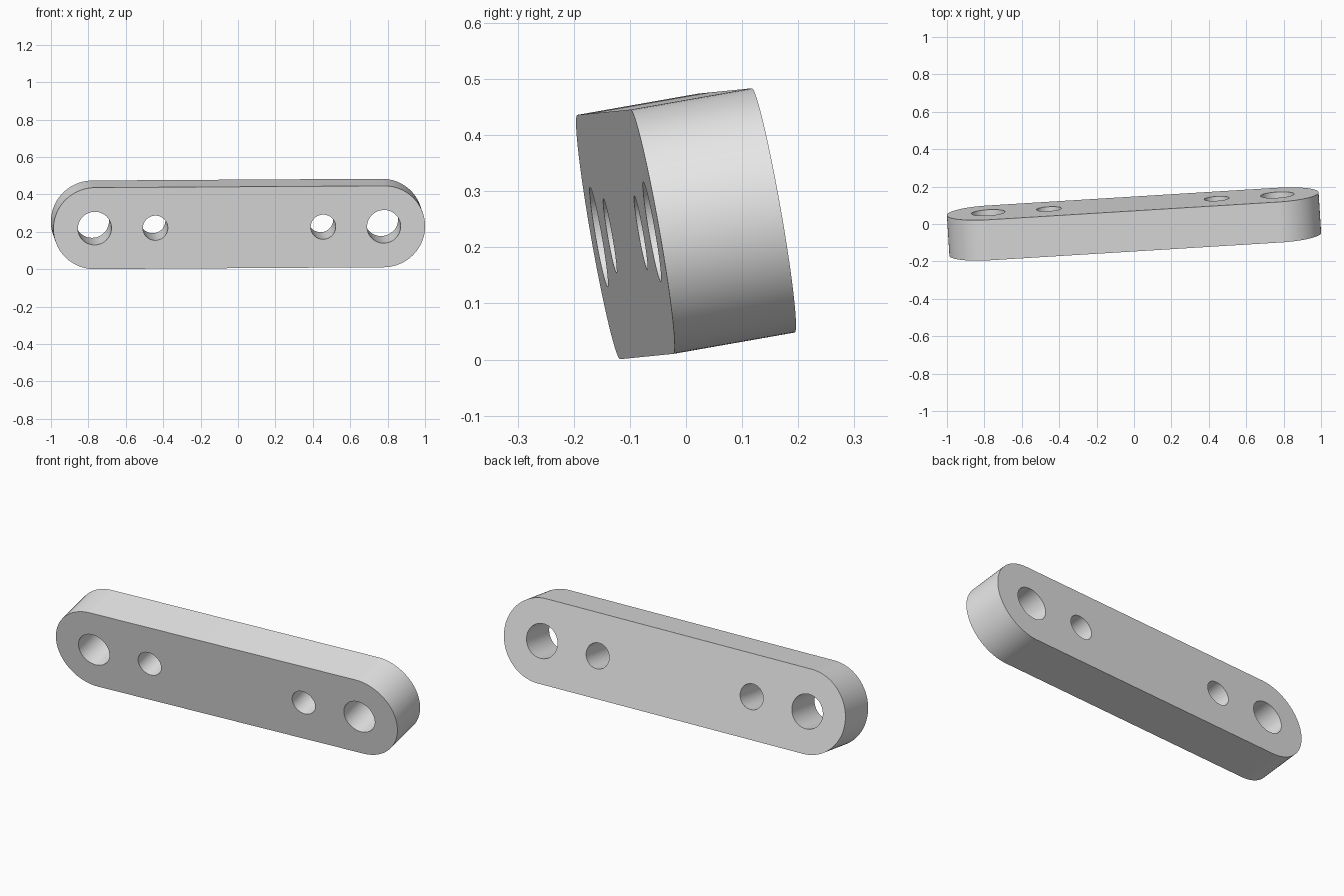
import bpy, bmesh
from math import sin, cos, pi, radians
from mathutils import Matrix, Vector

cube = bpy.data.objects.get("Cube")
if cube:
    bpy.data.objects.remove(cube, do_unlink=True)

END_RADIUS = 0.221
END_OFFSET = 0.7745
THICKNESS = 0.22
SEGMENTS = 48

# Tilted frame: along the bar, through its thickness, up its face
along = Vector((1.55, 0.095, 0.0095)).normalized()
through = Vector((-0.0134, 0.216, 0.038))
through = (through - along * through.dot(along)).normalized()
up = along.cross(through)
frame = Matrix((along, through, up)).transposed().to_4x4()
frame.translation = (0, 0, 0.242)

grey = bpy.data.materials.new("plain grey")
grey.use_nodes = True
grey.diffuse_color = (0.8, 0.8, 0.8, 1)
grey.node_tree.nodes["Principled BSDF"].inputs["Base Color"].default_value = (0.8, 0.8, 0.8, 1)


def prism(name, outline, depth):
    """Extrude an outline in the local XZ plane, centred on local y."""
    bm = bmesh.new()
    face = bm.faces.new([bm.verts.new((x, -depth / 2, z)) for x, z in outline])
    new = bmesh.ops.extrude_face_region(bm, geom=[face])["geom"]
    moved = [v for v in new if isinstance(v, bmesh.types.BMVert)]
    bmesh.ops.translate(bm, verts=moved, vec=(0, depth, 0))
    bmesh.ops.recalc_face_normals(bm, faces=bm.faces)
    mesh = bpy.data.meshes.new(name)
    bm.to_mesh(mesh)
    bm.free()
    mesh.materials.append(grey)
    obj = bpy.data.objects.new(name, mesh)
    bpy.context.collection.objects.link(obj)
    obj.matrix_world = frame
    return obj


def arc(x, radius, start, sweep, steps):
    angles = [radians(start + sweep * i / steps) for i in range(steps + 1)]
    return [(x + radius * cos(a), radius * sin(a)) for a in angles]


# Bar with fully rounded ends
outline = arc(END_OFFSET, END_RADIUS, -90, 180, SEGMENTS)
outline += arc(-END_OFFSET, END_RADIUS, 90, 180, SEGMENTS)
bar = prism("link_bar", outline, THICKNESS)

# Large end holes and small inner holes, mirrored about the middle
cutters = []
for side in (-1, 1):
    for label, x, radius in (("end", END_OFFSET, 0.09), ("inner", 0.4495, 0.067)):
        circle = arc(side * x, radius, 0, 360, SEGMENTS)[:-1]
        cutter = prism(label + "_hole_cutter", circle, THICKNESS * 2)
        cutter.hide_render = True
        cutters.append(cutter)
        cut = bar.modifiers.new(label + " hole", "BOOLEAN")
        cut.operation = "DIFFERENCE"
        cut.solver = "EXACT"
        cut.object = cutter

# Apply the cuts, then smooth the round walls
bpy.context.view_layer.update()
bpy.ops.object.select_all(action="DESELECT")
bpy.context.view_layer.objects.active = bar
bar.select_set(True)
for name in [m.name for m in bar.modifiers]:
    bpy.ops.object.modifier_apply(modifier=name)
for cutter in cutters:
    bpy.data.objects.remove(cutter, do_unlink=True)
bpy.ops.object.shade_smooth_by_angle(angle=radians(30))
